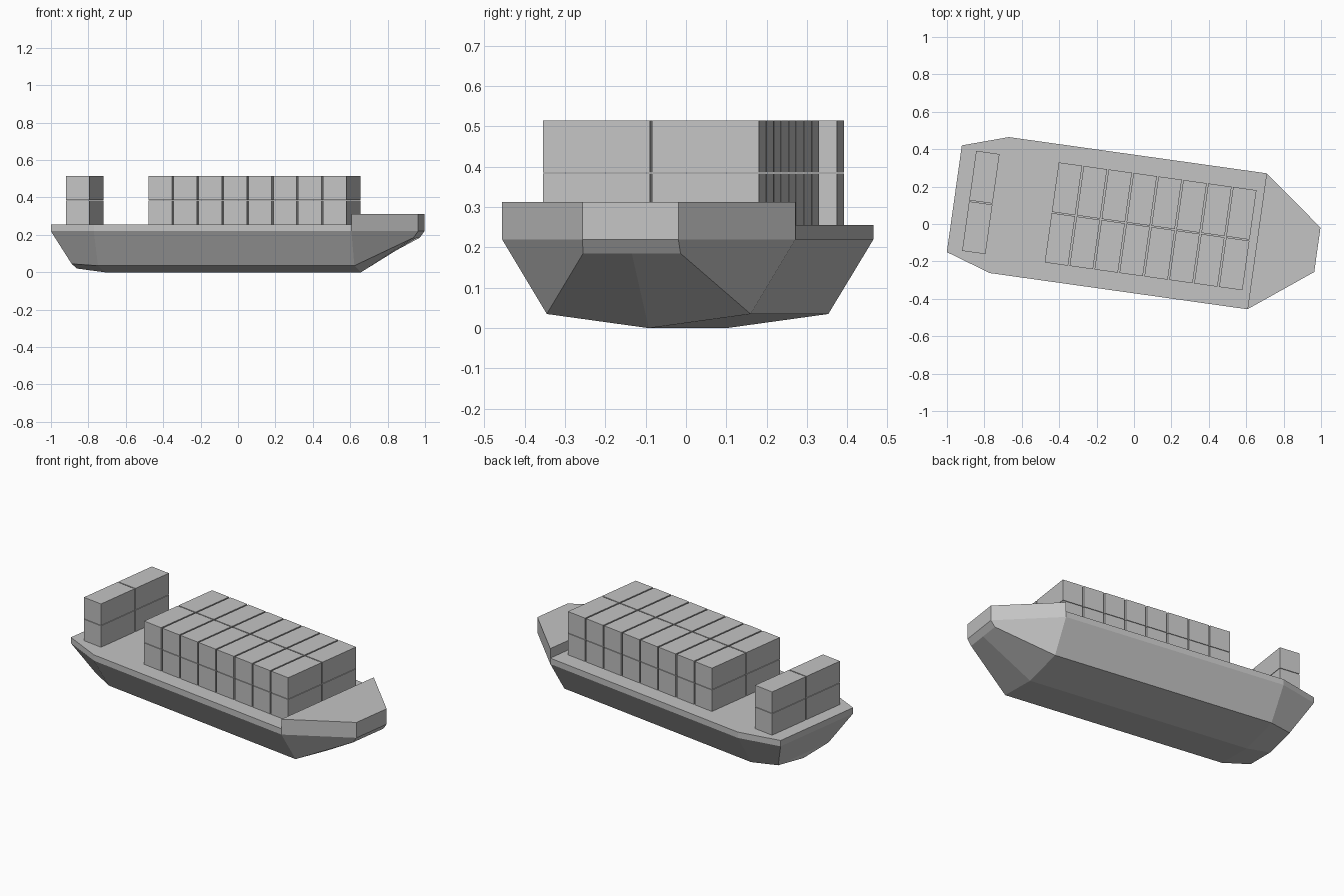
import bpy, bmesh, math

cube = bpy.data.objects.get("Cube")
if cube:
    bpy.data.objects.remove(cube, do_unlink=True)

HEADING = math.radians(-8)   # the whole ship is turned slightly
DECK, RIM, FORE = 0.255, 0.22, 0.312

grey = bpy.data.materials.new("plain_grey")
grey.use_nodes = True
colour = (0.55, 0.55, 0.55, 1)
grey.diffuse_color = colour
grey.node_tree.nodes["Principled BSDF"].inputs["Base Color"].default_value = colour


def add_object(name, bm):
    bmesh.ops.recalc_face_normals(bm, faces=bm.faces)
    mesh = bpy.data.meshes.new(name)
    bm.to_mesh(mesh)
    bm.free()
    mesh.materials.append(grey)
    obj = bpy.data.objects.new(name, mesh)
    obj.rotation_euler.z = HEADING
    bpy.context.collection.objects.link(obj)


def cap(bm, ring):
    """Close an end ring with strips running from side to side."""
    n = len(ring)
    for i in range((n - 1) // 2):
        j = n - 1 - i
        corners = [ring[i], ring[i + 1], ring[j - 1], ring[j]]
        bm.faces.new(list(dict.fromkeys(corners)))


def loft(name, sections):
    """Skin mirrored half sections, each running from deck edge to centre line."""
    bm = bmesh.new()
    rings = []
    for half in sections:
        points = half + [(x, -y, z) for x, y, z in reversed(half) if y > 0]
        rings.append([bm.verts.new(p) for p in points])
    for a, b in zip(rings, rings[1:]):
        for i in range(len(a)):
            j = (i + 1) % len(a)
            bm.faces.new((a[i], a[j], b[j], b[i]))
    cap(bm, rings[0])
    cap(bm, rings[-1])
    add_object(name, bm)


def section(x, half_width, low_x, chine, chine_z, keel_z):
    return [(x, half_width, DECK), (x, half_width, RIM),
            (low_x, chine, chine_z), (low_x, 0, keel_z)]


def box(name, centre, size):
    bm = bmesh.new()
    bmesh.ops.create_cube(bm, size=1)
    bmesh.ops.scale(bm, vec=size, verts=bm.verts)
    bmesh.ops.translate(bm, vec=centre, verts=bm.verts)
    add_object(name, bm)


# Hull: stern, two midship sections, bow
loft("hull", [
    section(-0.97, 0.288, -0.87, 0.2, 0.045, 0.02),
    section(-0.727, 0.367, -0.72, 0.255, 0.035, 0),
    section(0.664, 0.367, 0.664, 0.255, 0.035, 0),
    section(0.99, 0.12, 0.965, 0.122, 0.185, 0.185),
])

# Raised foredeck
loft("foredeck", [
    [(x, y, FORE), (x, y, DECK)] for x, y in ((0.664, 0.367), (0.99, 0.12))
])

# Cargo containers: one stack at the stern, eight columns amidships
SIZE = (0.126, 0.267, 0.128)
columns = [-0.827] + [-0.381 + 0.1345 * i for i in range(8)]
for c, x in enumerate(columns):
    for side, y in (("left", 0.1365), ("right", -0.1365)):
        for tier in range(2):
            z = DECK + SIZE[2] / 2 + tier * 0.131
            box(f"container_{c + 1}_{side}_{tier + 1}", (x, y, z), SIZE)
